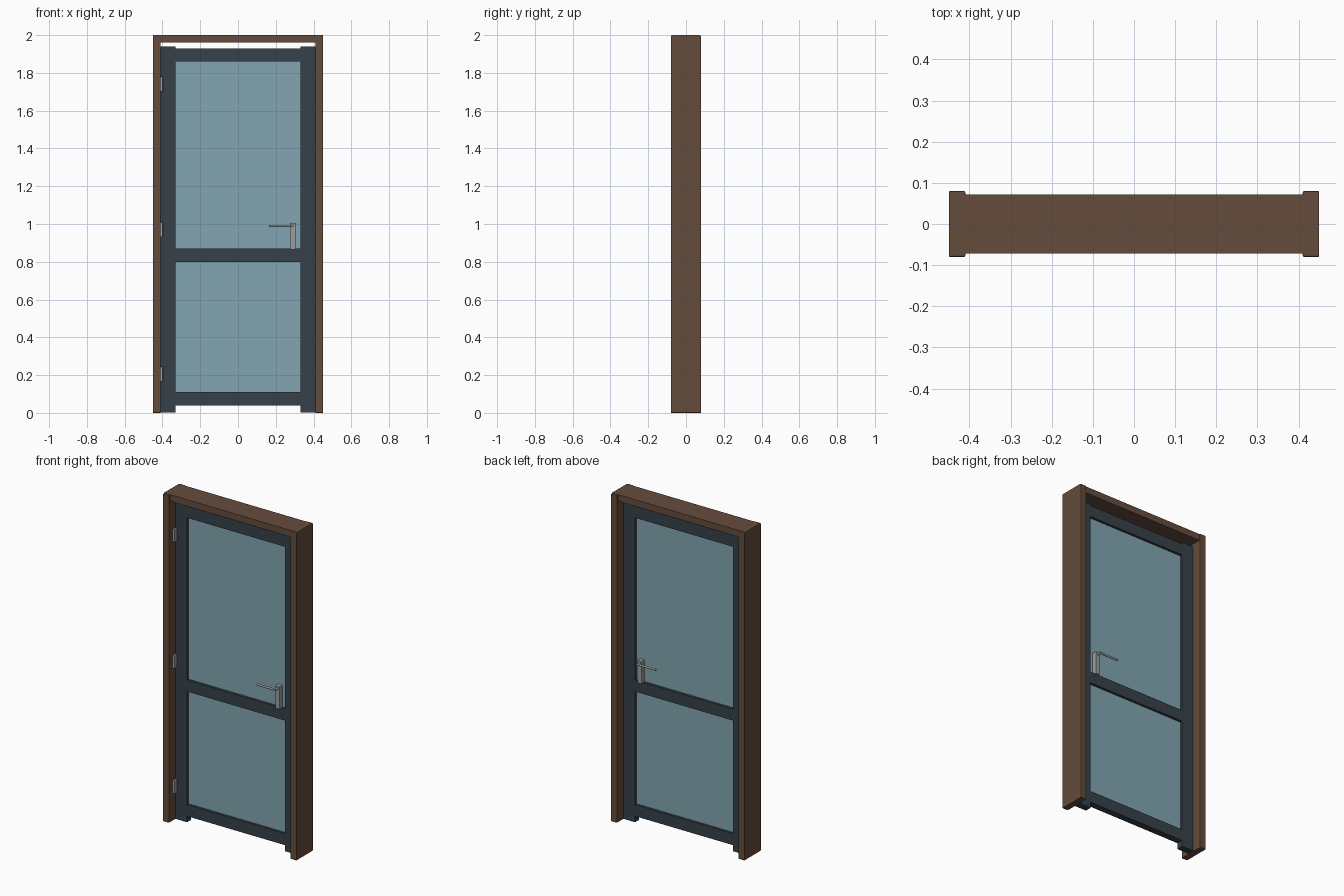
import bpy
from mathutils import Vector

if "Cube" in bpy.data.objects:
    bpy.data.objects.remove(bpy.data.objects["Cube"])


def material(name, rgb):
    lin = [((c / 255 + 0.055) / 1.055) ** 2.4 for c in rgb] + [1]
    m = bpy.data.materials.new(name)
    m.use_nodes = True
    m.diffuse_color = lin
    m.node_tree.nodes["Principled BSDF"].inputs["Base Color"].default_value = lin
    return m


brown = material("brown_wood", (101, 76, 60))
slate = material("dark_slate", (54, 65, 73))
glass = material("blue_glass", (130, 165, 177))
steel = material("grey_steel", (155, 157, 160))


def box(name, lo, hi, mat, bevel=0):
    lo, hi = Vector(lo), Vector(hi)
    bpy.ops.mesh.primitive_cube_add(size=1, location=(lo + hi) / 2)
    ob = bpy.context.object
    ob.name = name
    ob.scale = hi - lo
    bpy.ops.object.transform_apply(location=False, rotation=False, scale=True)
    ob.data.materials.append(mat)
    if bevel:
        mod = ob.modifiers.new("bevel", "BEVEL")
        mod.width = bevel
        mod.segments = 2
    return ob


def rod(name, a, b, radius, mat):
    a, b = Vector(a), Vector(b)
    bpy.ops.mesh.primitive_cylinder_add(vertices=16, radius=radius, depth=(b - a).length,
                                        location=(a + b) / 2)
    ob = bpy.context.object
    ob.name = name
    ob.rotation_euler = (b - a).to_track_quat("Z", "Y").to_euler()
    ob.data.materials.append(mat)
    bpy.ops.object.shade_smooth_by_angle()


# Fixed frame: two jambs and a slightly shallower head
for side, x0, x1 in (("right", -0.45, -0.41), ("left", 0.41, 0.45)):
    box(side + "_jamb", (x0, -0.08, 0), (x1, 0.08, 1.999), brown, 0.003)
box("frame_head", (-0.4495, -0.072, 1.96), (0.4495, 0.072, 2), brown)

# Door leaf: stiles, rails and recessed panes
for side, x0, x1 in (("right", -0.409, -0.33), ("left", 0.33, 0.409)):
    box(side + "_stile", (x0, -0.02, 0.003), (x1, 0.02, 1.94), slate)
for name, z0, z1 in (("bottom", 0.04, 0.11), ("middle", 0.80, 0.87), ("top", 1.86, 1.93)):
    box(name + "_rail", (-0.33, -0.02, z0), (0.33, 0.02, z1), slate)
for name, z0, z1 in (("lower", 0.11, 0.80), ("upper", 0.87, 1.86)):
    box(name + "_pane", (-0.33, -0.005, z0), (0.33, 0.005, z1), glass)

# Handles on both faces: back plate, spindle and lever
for face, s in (("front", -1), ("back", 1)):
    y0, y1 = sorted((s * 0.005, s * 0.035))
    box(face + "_handle_plate", (0.275, y0, 0.865), (0.305, y1, 1.005), steel, 0.003)
    rod(face + "_handle_spindle", (0.288, s * 0.03, 0.99), (0.288, s * 0.06, 0.99), 0.007, steel)
    rod(face + "_handle_lever", (0.165, s * 0.055, 0.99), (0.29, s * 0.055, 0.99), 0.006, steel)

# Hinges on the front edge
for name, z in (("lower", 0.205), ("middle", 0.97), ("upper", 1.74)):
    box(name + "_hinge", (-0.411, -0.045, z - 0.04), (-0.398, -0.015, z + 0.04), steel, 0.003)
